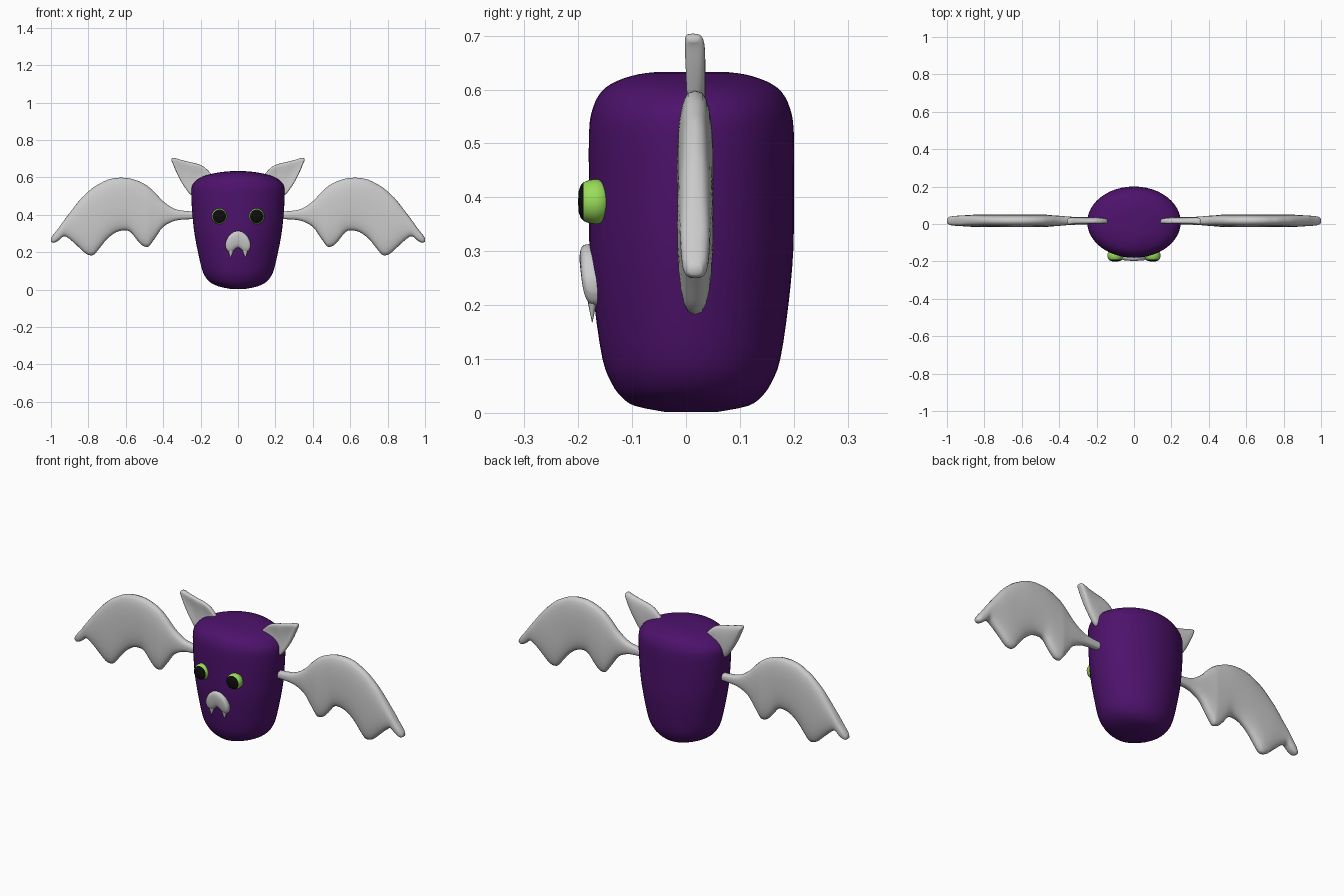
import bpy, bmesh, math
from mathutils import Vector

if "Cube" in bpy.data.objects:
    bpy.data.objects.remove(bpy.data.objects["Cube"])


def material(name, rgb):
    m = bpy.data.materials.new(name)
    m.diffuse_color = (*rgb, 1)
    m.use_nodes = True
    m.node_tree.nodes["Principled BSDF"].inputs["Base Color"].default_value = m.diffuse_color
    return m


PURPLE = material("deep purple", (0.075, 0.006, 0.15))
GREY = material("light grey", (0.60, 0.60, 0.60))
GREEN = material("lime green", (0.32, 0.72, 0.10))
BLACK = material("black", (0.004, 0.004, 0.004))


def loft(name, rings, mats, angle=60):
    """Skin closed rings of points and cap both ends."""
    bm = bmesh.new()
    loops = [[bm.verts.new(p) for p in ring] for ring in rings]
    n = len(loops[0])
    for a, b in zip(loops, loops[1:]):
        for i in range(n):
            bm.faces.new((a[i], a[(i + 1) % n], b[(i + 1) % n], b[i]))
    bm.faces.new(loops[0][::-1])
    bm.faces.new(loops[-1])
    bmesh.ops.recalc_face_normals(bm, faces=bm.faces)
    me = bpy.data.meshes.new(name)
    bm.to_mesh(me)
    bm.free()
    for m in mats:
        me.materials.append(m)
    ob = bpy.data.objects.new(name, me)
    bpy.context.collection.objects.link(ob)
    bpy.ops.object.select_all(action='DESELECT')
    ob.select_set(True)
    bpy.context.view_layer.objects.active = ob
    bpy.ops.object.shade_smooth_by_angle(angle=math.radians(angle))
    return ob


def spline(rows, steps):
    """Catmull-Rom interpolation of rows of numbers."""
    out = []
    for i in range(len(rows) - 1):
        p0, p1 = rows[max(i - 1, 0)], rows[i]
        p2, p3 = rows[i + 1], rows[min(i + 2, len(rows) - 1)]
        for s in range(steps):
            t = s / steps
            out.append([0.5 * (2 * b + (c - a) * t + (2 * a - 5 * b + 4 * c - d) * t * t
                               + (3 * b - a - 3 * c + d) * t ** 3)
                        for a, b, c, d in zip(p0, p1, p2, p3)])
    return out + [list(rows[-1])]


def power(v, e):
    return math.copysign(abs(v) ** e, v)


def slab(name, cols, y0, side=1, dish=0.0, lean=0.0, steps=3, n=24):
    """Soft cushion from columns of (x, top, bottom, half thickness)."""
    rings = []
    for x, top, bot, h in spline(cols, steps):
        mid, r = (top + bot) / 2, (top - bot) / 2
        ring = []
        for k in range(n):
            a = 2 * math.pi * k / n
            u, v = power(math.sin(a), 0.85), power(math.cos(a), 0.7)
            y = y0 + h * v
            if v < 0:
                y += dish * (1 - u * u) * min(1, r / 0.07)
            z = mid + r * u
            ring.append((side * x, y + lean * (z - 0.25), z))
        rings.append(ring)
    return loft(name, rings, [GREY])


# Body: rounded, tapered oval barrel (z, half width, half depth)
BODY = [(0.002, 0.03, 0.05), (0.013, 0.09, 0.105), (0.03, 0.135, 0.13), (0.055, 0.165, 0.148),
        (0.1, 0.19, 0.165), (0.2, 0.214, 0.18), (0.3, 0.233, 0.189), (0.4, 0.244, 0.19),
        (0.52, 0.25, 0.19), (0.565, 0.24, 0.183), (0.596, 0.205, 0.167), (0.615, 0.155, 0.14),
        (0.628, 0.09, 0.1), (0.633, 0.035, 0.06)]
loft("body", [[(rx * math.cos(2 * math.pi * k / 48), 0.01 + ry * math.sin(2 * math.pi * k / 48), z)
               for k in range(48)] for z, rx, ry in spline(BODY, 3)], [PURPLE])

# Wing and ear outlines
WING = [(.20, .405, .39, .008), (.22, .415, .378, .018), (.28, .42, .375, .02),
        (.34, .432, .367, .022), (.40, .472, .335, .027), (.44, .515, .28, .03),
        (.47, .543, .238, .033), (.485, .555, .228, .034), (.51, .57, .235, .034),
        (.54, .583, .265, .034), (.57, .592, .303, .034), (.60, .597, .317, .034),
        (.65, .597, .307, .034), (.70, .586, .27, .034), (.745, .563, .215, .034),
        (.775, .545, .184, .034), (.81, .515, .19, .034), (.85, .475, .225, .033),
        (.90, .41, .27, .03), (.93, .37, .285, .028), (.96, .328, .262, .026),
        (.985, .297, .25, .022), (1.0, .275, .256, .012)]
EAR = [(.14, .615, .60, .012), (.18, .655, .56, .02), (.22, .673, .52, .022),
       (.25, .68, .505, .023), (.28, .687, .54, .023), (.31, .695, .588, .023),
       (.335, .703, .64, .022), (.35, .703, .677, .018), (.356, .698, .688, .01)]

# Eye: bulging dome (radius, y) with a black front
EYE = [(0.006, -0.2), (0.02, -0.199), (0.031, -0.195), (0.036, -0.19), (0.04, -0.18),
       (0.042, -0.168), (0.04, -0.155), (0.025, -0.14)]

for side, label in ((1, "right"), (-1, "left")):
    slab(label + "_wing", WING, 0.017, side)
    slab(label + "_ear", EAR, 0.013, side, dish=0.018)
    eye = loft(label + "_eye",
               [[(side * 0.1 + r * math.cos(2 * math.pi * k / 32), y,
                  0.392 + r * math.sin(2 * math.pi * k / 32)) for k in range(32)] for r, y in EYE],
               [GREEN, BLACK])
    for f in eye.data.polygons:
        f.material_index = 1 if f.center.y < -0.19 else 0
    # Fang: small flattened spike
    loft(label + "_fang",
         [[(side * 0.039 + r * math.cos(math.pi * k / 6), -0.174 + 0.6 * r * math.sin(math.pi * k / 6), z)
           for k in range(12)] for r, z in ((0.016, 0.215), (0.012, 0.2), (0.001, 0.168))], [GREY])

# Snout: domed pad with two lobes below
HALF = [(0, .313, .224, .02), (.015, .311, .216, .02), (.03, .304, .203, .02),
        (.045, .292, .2, .02), (.058, .273, .207, .019), (.067, .25, .225, .013)]
slab("snout", [(-x, t, b, h) for x, t, b, h in HALF[:0:-1]] + HALF, -0.174, lean=-0.12)
